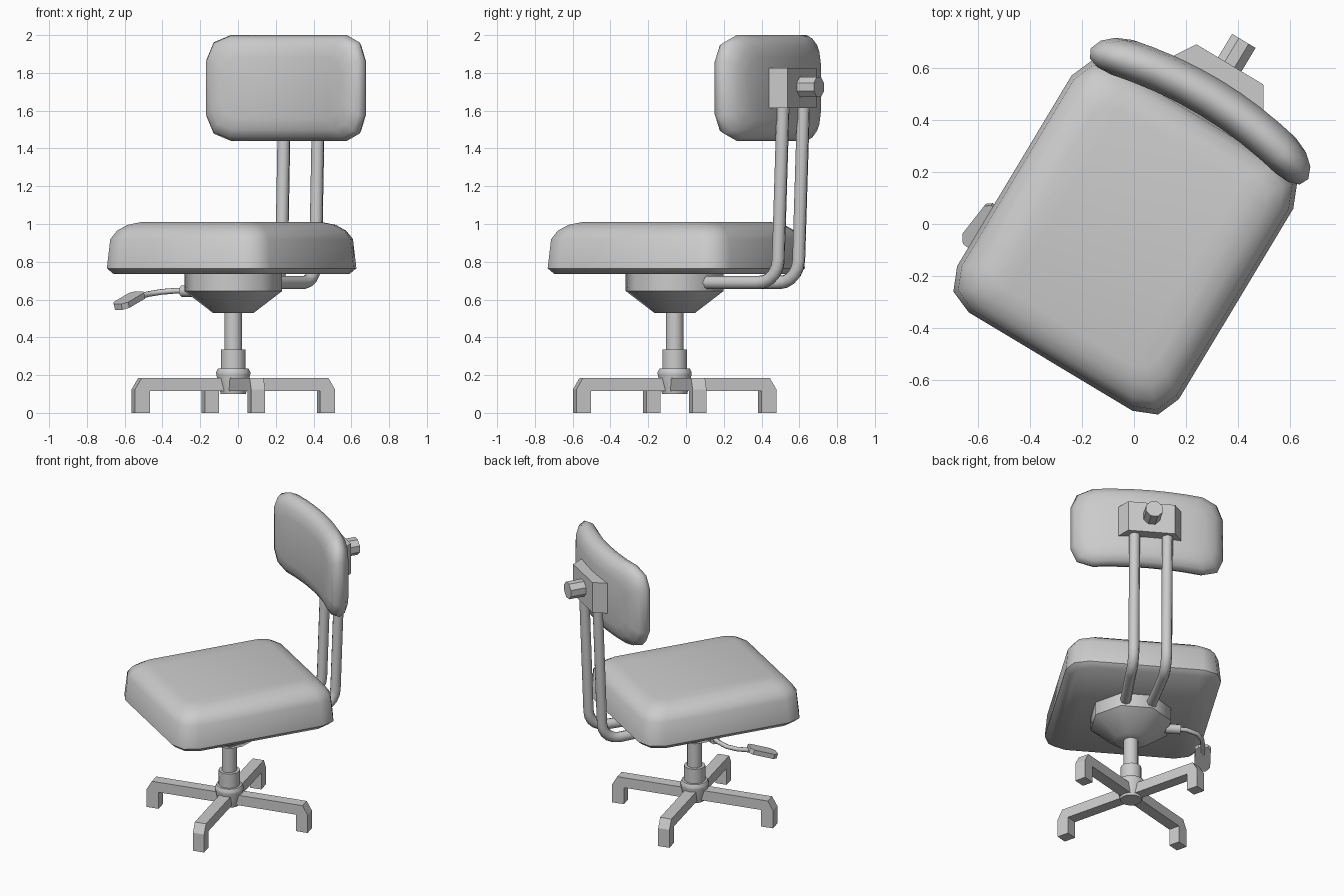
import bpy, bmesh, math
from mathutils import Matrix, Vector

if "Cube" in bpy.data.objects:
    bpy.data.objects.remove(bpy.data.objects["Cube"])

T = Matrix.Translation


def R(deg, axis):
    return Matrix.Rotation(math.radians(deg), 4, axis)


COLUMN = T((-0.025, -0.06, 0))      # axis of the swivel column
SWIVEL = COLUMN @ R(-31, 'Z')       # seat half is turned on the column


def finish(name, bm, matrix, angle):
    bmesh.ops.recalc_face_normals(bm, faces=bm.faces)
    me = bpy.data.meshes.new(name)
    bm.to_mesh(me)
    bm.free()
    me.transform(matrix)
    ob = bpy.data.objects.new(name, me)
    bpy.context.collection.objects.link(ob)
    smooth(ob, angle)
    return ob


def smooth(ob, angle):
    bpy.ops.object.select_all(action='DESELECT')
    ob.select_set(True)
    bpy.context.view_layer.objects.active = ob
    if angle:
        bpy.ops.object.shade_smooth_by_angle(angle=math.radians(angle))


def circle(r, n):
    return [(r * math.cos((i + .5) * math.tau / n), r * math.sin((i + .5) * math.tau / n)) for i in range(n)]


def rounded_rect(hx, hy, r, extra=0, seg=2):
    """Outline, mirror-symmetric in y, with extra points on the long sides."""
    half = []
    for sx, start in ((1, 0), (-1, 90)):
        for k in range(seg + 1):
            a = math.radians(start + 90 * k / seg)
            half.append((sx * (hx - r) + r * math.cos(a), hy - r + r * math.sin(a)))
        if sx == 1:
            half += [((hx - r) * (1 - 2 * (j + 1) / (extra + 1)), hy) for j in range(extra)]
    return half + [(x, -y) for x, y in reversed(half)]


def loft(name, rings, matrix, angle=45, warp=None):
    """Skin between (outline, z) rings; ends closed with strips of quads."""
    bm = bmesh.new()
    loops = []
    for pts, z in rings:
        loops.append([bm.verts.new(warp(x, y, z) if warp else (x, y, z)) for x, y in pts])
    n = len(loops[0])
    for a, b in zip(loops, loops[1:]):
        for i in range(n):
            bm.faces.new((a[i], a[(i + 1) % n], b[(i + 1) % n], b[i]))
    for l in (loops[0], loops[-1]):
        for i in range(n // 2 - 1):
            bm.faces.new((l[i], l[i + 1], l[n - 2 - i], l[n - 1 - i]))
    return finish(name, bm, matrix, angle)


def lathe(name, profile, matrix, n=16, angle=40):
    return loft(name, [(circle(r, n), z) for r, z in profile], matrix, angle)


def prism(name, outline, z0, z1, matrix):
    bm = bmesh.new()
    lo = [bm.verts.new((x, y, z0)) for x, y in outline]
    hi = [bm.verts.new((x, y, z1)) for x, y in outline]
    bm.faces.new(lo)
    bm.faces.new(hi)
    n = len(lo)
    for i in range(n):
        bm.faces.new((lo[i], lo[(i + 1) % n], hi[(i + 1) % n], hi[i]))
    return finish(name, bm, matrix, 0)


def tube(name, pts, radius, matrix, res=2):
    cu = bpy.data.curves.new(name, 'CURVE')
    cu.dimensions = '3D'
    cu.bevel_depth = radius
    cu.bevel_resolution = res
    cu.use_fill_caps = True
    sp = cu.splines.new('POLY')
    sp.points.add(len(pts) - 1)
    for p, co in zip(sp.points, pts):
        p.co = (*(matrix @ Vector(co)), 1)
    ob = bpy.data.objects.new(name, cu)
    bpy.context.collection.objects.link(ob)
    smooth(ob, 0)
    bpy.ops.object.convert(target='MESH')
    smooth(bpy.context.object, 50)


# Four base legs with feet
leg = [(0, .115), (.465, .115), (.465, 0), (.545, 0), (.545, .125), (.51, .185), (0, .185)]
for k in range(4):
    prism(f"base_leg_{k + 1}", leg, -.038, .038, COLUMN @ R(14 + 90 * k, 'Z') @ R(90, 'X'))

# Hub and gas column
lathe("base_hub", [(.068, .1), (.092, .205), (.092, .215), (.082, .235), (.04, .236)], COLUMN)
lathe("column_sleeve", [(.067, .2), (.067, .335)], COLUMN)
lathe("column_piston", [(.047, .3), (.047, .56)], COLUMN)

# Mechanism housing under the seat
lathe("mechanism_housing", [(.11, .53), (.262, .645), (.262, .745)], SWIVEL, n=8, angle=50)

# Seat cushion
seat_levels = [(.735, .03), (.765, 0), (.92, .015), (.965, .045), (.995, .09), (1.01, .15)]
loft("seat", [(rounded_rect(.497 - d, .557 - d, .13 - .4 * d), z) for z, d in seat_levels],
     SWIVEL @ T((-.012, .003, 0)), 50)

# Backrest cushion, curved around the sitter
back_levels = [(-.078, .12), (-.066, .06), (-.04, .018), (0, 0), (.04, .018), (.066, .06), (.078, .12)]
loft("backrest", [(rounded_rect(.488 - d, .28 - d, .13 - .4 * d, extra=5), z) for z, d in back_levels],
     SWIVEL @ T((-.012, .632, 1.72)) @ R(-90, 'X'), 60,
     warp=lambda x, y, z: (x, y, z - .075 * (x / .488) ** 2))

# Backrest bracket and clamp knob
prism("backrest_bracket", [(-.2, .62), (.2, .62), (.2, .7), (.15, .78), (-.15, .78), (-.2, .7)],
      1.615, 1.825, SWIVEL @ T((-.01, 0, 0)))
lathe("clamp_knob", [(.057, .76), (.057, .885)], SWIVEL @ T((-.01, 0, 1.725)) @ R(-90, 'X'), n=8, angle=30)

# Two bent support tubes
for side, label in ((-1, "left"), (1, "right")):
    bend = [(side * .105, .575 + .12 * math.sin(math.radians(a)), .81 - .12 * math.cos(math.radians(a)))
            for a in range(0, 91, 18)]
    path = [(side * .08, .15, .69)] + bend + [(side * .105, .725, 1.65)]
    tube(f"support_tube_{label}", path, .035, SWIVEL @ T((-.014, 0, 0)))

# Height lever: boss, bent rod and paddle
lathe("lever_boss", [(.032, .22), (.032, .315)], SWIVEL @ T((0, 0, .645)) @ R(-90, 'Y'), n=10)
tube("lever_rod", [(-.22, .055, .645), (-.33, .12, .647), (-.41, .135, .64), (-.47, .11, .63),
                   (-.51, .07, .62), (-.56, .01, .602)], .015, Matrix())
paddle = [(-.095, -.03), (-.075, -.05), (.07, -.05), (.1, -.025), (.1, .025), (.07, .05), (-.075, .05), (-.095, .03)]
prism("lever_paddle", paddle, -.016, .016, T((-.577, -.013, .595)) @ R(-128, 'Z') @ R(20, 'Y'))
